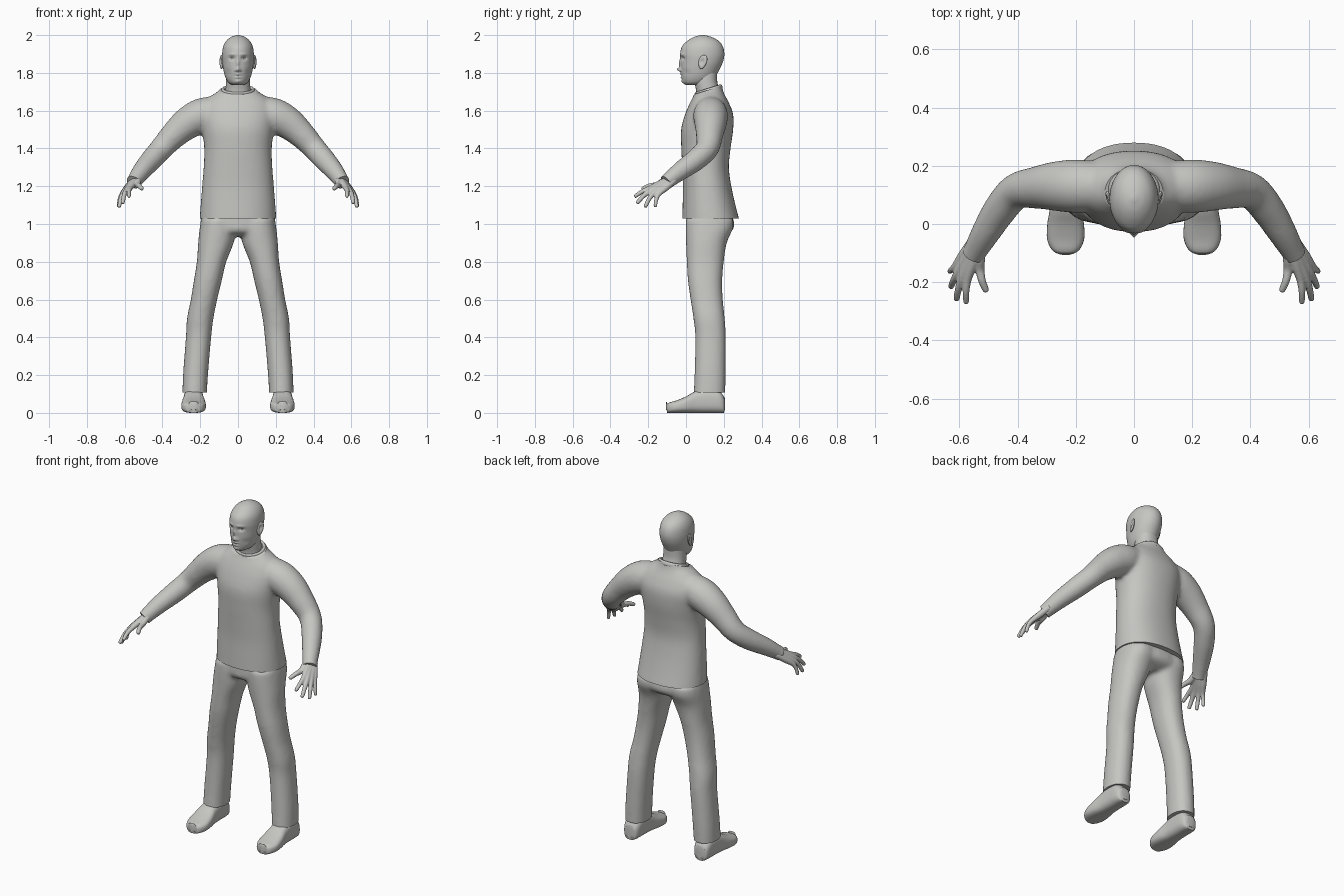
import bpy, bmesh, math
from mathutils import Vector

if "Cube" in bpy.data.objects:
    bpy.data.objects.remove(bpy.data.objects["Cube"])

grey = bpy.data.materials.new("plain grey")
grey.diffuse_color = (0.56, 0.56, 0.54, 1)
grey.use_nodes = True
grey.node_tree.nodes["Principled BSDF"].inputs["Base Color"].default_value = grey.diffuse_color


def spline(keys, n):
    """Catmull-Rom interpolation through tuples of numbers."""
    k = [keys[0]] + list(keys) + [keys[-1]]
    out = []
    for i in range(1, len(k) - 2):
        for j in range(n):
            t = j / n
            out.append([0.5 * (2 * b + (c - a) * t + (2 * a - 5 * b + 4 * c - d) * t * t
                               + (3 * b - a - 3 * c + d) * t ** 3)
                        for a, b, c, d in zip(k[i - 1], k[i], k[i + 1], k[i + 2])])
    return out + [list(keys[-1])]


def skin(bm, rings):
    """Bridge rings of points and cap both ends."""
    loops = [[bm.verts.new(p) for p in r] for r in rings]
    n = len(loops[0])
    for a, b in zip(loops, loops[1:]):
        for i in range(n):
            bm.faces.new((a[i], a[(i + 1) % n], b[(i + 1) % n], b[i]))
    bm.faces.new(loops[0])
    bm.faces.new(loops[-1])


def circle(seg, power=1.0):
    res = []
    for i in range(seg):
        c, s = math.cos(2 * math.pi * i / seg), math.sin(2 * math.pi * i / seg)
        res.append((math.copysign(abs(c) ** power, c), math.copysign(abs(s) ** power, s)))
    return res


def column(bm, keys, side=1, seg=40, n=5, power=0.9):
    """Upright loft; keys are (z, centre x, half width, front y, back y)."""
    skin(bm, [[(side * (cx + rx * c), (yf + yb) / 2 + (yb - yf) / 2 * s, z)
               for c, s in circle(seg, power)] for z, cx, rx, yf, yb in spline(keys, n)])


def tube(bm, keys, side=1, seg=24, n=5):
    """Round loft along a path; keys are (x, y, z, radius)."""
    p = spline(keys, n)
    rings = []
    for i, q in enumerate(p):
        t = Vector(p[min(i + 1, len(p) - 1)][:3]) - Vector(p[max(i - 1, 0)][:3])
        u = t.cross(Vector((0, 0, 1))).normalized()
        v = u.cross(t).normalized()
        pts = [Vector(q[:3]) + q[3] * (u * c + v * s) for c, s in circle(seg)]
        rings.append([(side * a.x, a.y, a.z) for a in pts])
    skin(bm, rings)


def finish(name, bm, voxel=0, smooth=0, cuts=(), angle=50):
    """Make the object; optionally fuse its pieces and trim it with planes."""
    bmesh.ops.recalc_face_normals(bm, faces=bm.faces)
    me = bpy.data.meshes.new(name)
    bm.to_mesh(me)
    bm.free()
    ob = bpy.data.objects.new(name, me)
    bpy.context.collection.objects.link(ob)
    if voxel:
        m = ob.modifiers.new("fuse", 'REMESH')
        m.mode, m.voxel_size = 'VOXEL', voxel
        m = ob.modifiers.new("soften", 'SMOOTH')
        m.factor, m.iterations = 0.5, smooth
        dg = bpy.context.evaluated_depsgraph_get()
        me = bpy.data.meshes.new_from_object(ob.evaluated_get(dg))
        ob.modifiers.clear()
        ob.data = me
        bm = bmesh.new()
        bm.from_mesh(me)
        for co, no in cuts:
            bmesh.ops.bisect_plane(bm, geom=bm.verts[:] + bm.edges[:] + bm.faces[:],
                                   plane_co=co, plane_no=no, clear_outer=True)
            bmesh.ops.holes_fill(bm, edges=[e for e in bm.edges if e.is_boundary], sides=0)
        bmesh.ops.recalc_face_normals(bm, faces=bm.faces)
        bm.to_mesh(me)
        bm.free()
    me.materials.clear()
    me.materials.append(grey)
    bpy.ops.object.select_all(action='DESELECT')
    ob.select_set(True)
    bpy.context.view_layer.objects.active = ob
    bpy.ops.object.shade_smooth_by_angle(angle=math.radians(angle))
    return ob


# Sweater: torso and sleeves fused, trimmed at hem, neck and wrists
bm = bmesh.new()
column(bm, [(0.98, 0, .205, -.02, .29), (1.03, 0, .203, -.02, .28), (1.1, 0, .198, -.018, .262),
            (1.2, 0, .19, -.016, .24), (1.3, 0, .182, -.02, .227), (1.4, 0, .179, -.025, .236),
            (1.5, 0, .19, -.026, .25), (1.58, 0, .2, -.005, .25), (1.64, 0, .182, .02, .228),
            (1.68, 0, .14, .04, .207), (1.71, 0, .098, .05, .195), (1.76, 0, .078, .055, .185)])
for s in (1, -1):
    tube(bm, [(.1, .13, 1.6, .08), (.19, .13, 1.575, .092), (.265, .13, 1.535, .086),
              (.335, .125, 1.475, .073), (.405, .112, 1.4, .062), (.46, .05, 1.338, .058),
              (.51, -.03, 1.28, .05), (.55, -.1, 1.225, .041), (.575, -.14, 1.19, .041)], s)
wrist = [(Vector((s * .553, -.105, 1.221)), Vector((s * .04, -.07, -.055))) for s in (1, -1)]
tilt = 0.3
finish("sweater", bm, .011, 8,
       [((0, 0, 1.03), (0, 0, -1)), ((0, .12, 1.71), (0, -math.sin(tilt), math.cos(tilt)))] + wrist)

# Ribbed neckband
bpy.ops.mesh.primitive_torus_add(major_radius=.08, minor_radius=.009, major_segments=48,
                                 minor_segments=12)
src = bpy.context.object
bm = bmesh.new()
bm.from_mesh(src.data)
bpy.data.objects.remove(src)
for v in bm.verts:
    x, y, z = v.co.x, v.co.y * .86, v.co.z * 1.5
    v.co = (x, .12 + y * math.cos(tilt) - z * math.sin(tilt),
            1.706 + y * math.sin(tilt) + z * math.cos(tilt))
finish("neckband", bm)

# Trousers: hips and two legs fused, trimmed at the ankles
bm = bmesh.new()
column(bm, [(1.08, 0, .185, .005, .235), (1.0, 0, .199, 0, .255), (.96, 0, .185, .005, .24),
            (.935, 0, .1, .05, .19)])
for s in (1, -1):
    column(bm, [(1.03, .105, .09, 0, .25), (.98, .107, .096, -.002, .25), (.9, .117, .094, 0, .216),
                (.8, .14, .078, .004, .2), (.7, .16, .074, .01, .192), (.6, .18, .07, .024, .195),
                (.5, .2, .07, .039, .205), (.4, .209, .067, .049, .211), (.2, .225, .066, .045, .21),
                (.06, .231, .064, .039, .207)], s, 32, 5, .9)
finish("trousers", bm, .011, 7, [((0, 0, .107), (0, 0, -1))])

# Shoes: keys are (y, half width, height)
for s, side in ((1, "left"), (-1, "right")):
    bm = bmesh.new()
    prof = spline([(.206, .02, .06), (.198, .04, .09), (.17, .05, .12), (.11, .052, .13),
                   (.05, .055, .115), (0, .063, .087), (-.05, .064, .066), (-.085, .05, .056),
                   (-.1, .032, .048), (-.106, .012, .04)], 4)
    skin(bm, [[(s * (.235 + rx * c), y, max(.5 * h * (1 + q) + (.015 if rx < .03 else 0), 0))
               for c, q in circle(32, .7)] for y, rx, h in prof])
    finish(side + "_shoe", bm, 0, 0, (), 60)

# Hands: (middle joint, fingertip, radius) for each finger, fused together
fingers = [((.53, -.155, 1.207), (.509, -.228, 1.187), .014),
           ((.572, -.19, 1.189), (.577, -.268, 1.147), .0125),
           ((.591, -.186, 1.177), (.61, -.257, 1.113), .013),
           ((.606, -.168, 1.166), (.629, -.215, 1.093), .0125),
           ((.614, -.145, 1.158), (.633, -.163, 1.095), .0115)]
for s, side in ((1, "left"), (-1, "right")):
    bm = bmesh.new()
    for i, (k, tip, r) in enumerate(fingers):
        k, tip = Vector(k), Vector(tip)
        start = Vector((.53 + .006 * i, -.085 + .006 * i, 1.245 - .003 * i))
        mid = k.lerp(tip, .5) + Vector((.003, -.003, .004))
        end = tip + (tip - mid).normalized() * .006
        tube(bm, [(*start, .019), (*start.lerp(k, .55), .018), (*k, r * 1.15), (*mid, r * .95),
                  (*tip, r * .8), (*end, r * .4)], s, 16, 4)
    finish(side + "_hand", bm, .0042, 4)

# Head: smooth skull, then features pushed in or out along the face
bm = bmesh.new()
column(bm, [(1.735, 0, .03, .0, .09), (1.75, 0, .052, -.016, .13), (1.78, 0, .068, -.023, .156),
            (1.82, 0, .078, -.027, .178), (1.86, 0, .083, -.028, .196), (1.9, 0, .084, -.031, .203),
            (1.94, 0, .078, -.021, .195), (1.97, 0, .062, .008, .172), (1.99, 0, .037, .042, .135),
            (2.0, 0, .008, .078, .098)], 1, 96, 10, 1)
features = [(0, 1.818, .010, .011, .020),      # nose tip
            (0, 1.85, .008, .022, .010),       # nose bridge
            (.013, 1.813, .006, .006, .007),   # nostrils
            (.032, 1.877, .014, .010, -.012),  # eye sockets
            (.03, 1.898, .02, .007, .004),     # brows
            (0, 1.793, .016, .005, .006),      # upper lip
            (0, 1.776, .014, .005, .006),      # lower lip
            (0, 1.785, .018, .002, -.004),     # mouth line
            (0, 1.754, .016, .010, .006),      # chin
            (.052, 1.8, .014, .018, -.004)]    # cheeks
for v in bm.verts:
    if v.co.y < .07:
        push = sum(a * math.exp(-((abs(v.co.x) - x) / sx) ** 2 - ((v.co.z - z) / sz) ** 2)
                   for x, z, sx, sz, a in features)
        v.co.y -= push
finish("head", bm, 0, 0, (), 80)

# Neck
bm = bmesh.new()
column(bm, [(1.64, 0, .075, .05, .19), (1.7, 0, .067, .054, .18), (1.75, 0, .064, .045, .166),
            (1.8, 0, .062, .04, .165)])
finish("neck", bm)

# Eyes and dished ears
for s, side in ((1, "left"), (-1, "right")):
    bm = bmesh.new()
    bmesh.ops.create_uvsphere(bm, u_segments=20, v_segments=12, radius=.0115)
    bmesh.ops.translate(bm, verts=bm.verts, vec=(s * .032, 0, 1.877))
    finish(side + "_eye", bm)
    bm = bmesh.new()
    bmesh.ops.create_uvsphere(bm, u_segments=32, v_segments=24, radius=1)
    for v in bm.verts:
        x, y, z = v.co
        if x > 0:
            x -= 1.1 * math.exp(-((y + .15) ** 2 + (z - .1) ** 2) / .2)
        y, z = y * .022 * (1 + .2 * z), z * .037
        v.co = (s * (.087 + x * .010 + y * .25), .088 + y + z * .2, 1.857 + z)
    finish(side + "_ear", bm, 0, 0, (), 80)
